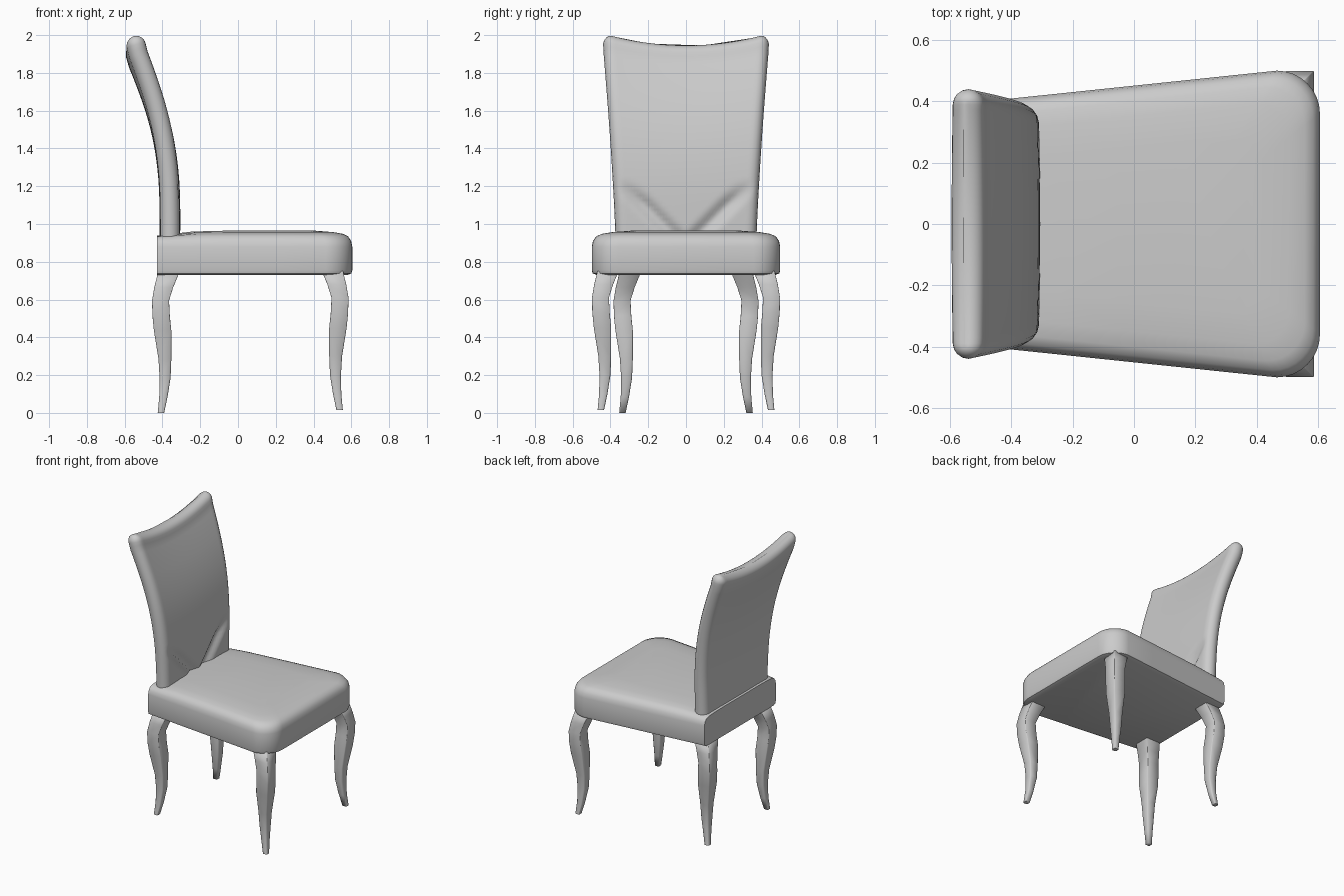
import bpy, bmesh, math
from mathutils import Vector

cube = bpy.data.objects.get("Cube")
if cube:
    bpy.data.objects.remove(cube)

GREY = (0.6, 0.6, 0.6, 1)
fabric = bpy.data.materials.new("plain grey")
fabric.use_nodes = True
fabric.diffuse_color = GREY
fabric.node_tree.nodes["Principled BSDF"].inputs["Base Color"].default_value = GREY


def lerp_rows(rows, t):
    """Interpolate rows of numbers by their first column."""
    for a, b in zip(rows, rows[1:]):
        if t <= b[0]:
            break
    f = min(1, max(0, (t - a[0]) / (b[0] - a[0])))
    f_s = f
    return [p + (q - p) * f_s for p, q in zip(a, b)]


def loft(name, loops, sharp):
    """Skin closed loops of points and cap both ends."""
    bm = bmesh.new()
    rings = [[bm.verts.new(p) for p in loop] for loop in loops]
    n = len(rings[0])
    for low, high in zip(rings, rings[1:]):
        for i in range(n):
            j = (i + 1) % n
            bm.faces.new((low[i], low[j], high[j], high[i]))
    bm.faces.new(rings[0][::-1])
    bm.faces.new(rings[-1])
    bmesh.ops.recalc_face_normals(bm, faces=bm.faces)
    mesh = bpy.data.meshes.new(name)
    bm.to_mesh(mesh)
    bm.free()
    mesh.materials.append(fabric)
    obj = bpy.data.objects.new(name, mesh)
    bpy.context.collection.objects.link(obj)
    mesh.shade_smooth()
    mesh.set_sharp_from_angle(angle=math.radians(sharp))
    return obj


# Seat: tapered cushion, flat at the rear, round front corners
def seat_outline(inset, z, rear_z):
    rear, front, radius = -0.43, 0.605 - inset, 0.14 - inset * 0.3
    half = lambda x: 0.405 + 0.108 * (x - rear) / 1.03 - inset
    side = []
    for k in range(5):
        x = rear + (front - radius - rear) * k / 4
        side.append((x, half(x)))
    cx, cy = side[-1][0], side[-1][1] - radius
    for k in range(1, 9):
        a = math.pi / 2 * (1 - k / 8)
        side.append((cx + radius * math.cos(a), cy + radius * math.sin(a)))
    pts = side + [(x, -y) for x, y in reversed(side)]
    # The top dips slightly toward the rear
    return [Vector((x, y, z + (rear_z - z) * max(0, (-0.2 - x) / 0.23))) for x, y in pts]


loft("seat", [seat_outline(*r) for r in (
    (0.025, 0.73, 0.73), (0.005, 0.738, 0.738), (0, 0.755, 0.755), (0, 0.88, 0.88),
    (0.006, 0.91, 0.905), (0.022, 0.935, 0.925), (0.05, 0.948, 0.933),
    (0.1, 0.957, 0.936), (0.2, 0.965, 0.938))], 45)

# Backrest: curved padded panel with a dipped top edge
# columns: height, centre x, half width
SPINE = [(0.9, -0.36, 0.372), (1.05, -0.36, 0.378), (1.2, -0.363, 0.386),
         (1.35, -0.376, 0.395), (1.5, -0.4, 0.405), (1.65, -0.438, 0.416),
         (1.8, -0.488, 0.428), (1.95, -0.545, 0.44)]
THICK = 0.05
ACROSS = 44


def spine_at(z):
    """Average nearby samples to smooth the curve."""
    parts = [lerp_rows(SPINE, z + d) for d in (-0.05, 0, 0.05)]
    return [sum(c) / 3 for c in zip(*parts)]


def fold(y, z):
    """Depth of the diagonal tuck in each lower corner."""
    along = (z - 0.95) / 0.27
    if along > 1:
        return 0
    gap = abs(y) - (0.07 + 0.27 * along)
    fade = min(1, 2.5 * (1 - along))
    return 0.03 * fade * max(0, 1 - abs(gap) / 0.075)


def back_section(z, shrink, lift):
    _, cx, half = spine_at(z)
    slope = (spine_at(z)[1] - spine_at(z - 0.06)[1]) / 0.06
    up = Vector((slope, 0, 1)).normalized()
    out = Vector((up.z, 0, -up.x))
    r = THICK - shrink
    edge = half - THICK
    flat = [(edge * (2 * k / ACROSS - 1), r, True) for k in range(ACROSS + 1)]
    arc = [(edge + r * math.sin(a), r * math.cos(a), False)
           for a in (math.pi * k / 8 for k in range(1, 8))]
    ring = flat + arc + [(-y, -n, False) for y, n, _ in flat]
    ring += [(-y, -n, False) for y, n, _ in arc]
    pts = []
    for y, n, face in ring:
        depth = n * (1 + 0.1 * (1 - min(1, (y / half) ** 2)))
        if face:
            depth -= fold(y, z)
        dip = 0.055 * (1 - min(1, (y / 0.41) ** 2)) * max(0, (z - 1.2) / 0.75)
        pts.append(Vector((cx, y, z - dip)) + out * depth + up * lift)
    return pts


sections = [back_section(0.9 + 1.05 * k / 42, 0, 0) for k in range(43)]
for k in range(1, 7):
    a = math.pi / 2 * k / 6.2
    sections.append(back_section(1.95, THICK * (1 - math.cos(a)), THICK * math.sin(a)))
loft("backrest", sections, 80)

# Legs: square section, S-curved along the diagonal
# columns: height, centre x, half size, corner cut
LEG = [(0.015, 0.538, 0.017, 0.35), (0.1, 0.525, 0.022, 0.3), (0.2, 0.516, 0.029, 0.25),
       (0.3, 0.517, 0.034, 0.2), (0.45, 0.529, 0.046, 0.1), (0.53, 0.537, 0.046, 0.06),
       (0.61, 0.54, 0.045, 0.04), (0.68, 0.523, 0.05, 0.04), (0.75, 0.5, 0.056, 0.04)]


def leg(name, sx, sy, shift, drop):
    loops = []
    for z, x, h, cut in LEG:
        c = h * (1 - cut)
        ring = [(h, -c), (h, c), (c, h), (-c, h), (-h, c), (-h, -c), (-c, -h), (c, -h)]
        loops.append([Vector((sx * (x - shift + u), sy * (x - 0.087 - shift * 0.88 + v),
                              z - drop)) for u, v in ring])
    loft(name, loops, 80)


for side, sy in (("left", 1), ("right", -1)):
    leg("front_leg_" + side, 1, sy, 0, 0)
    leg("back_leg_" + side, -1, sy, 0.13, 0.015)
